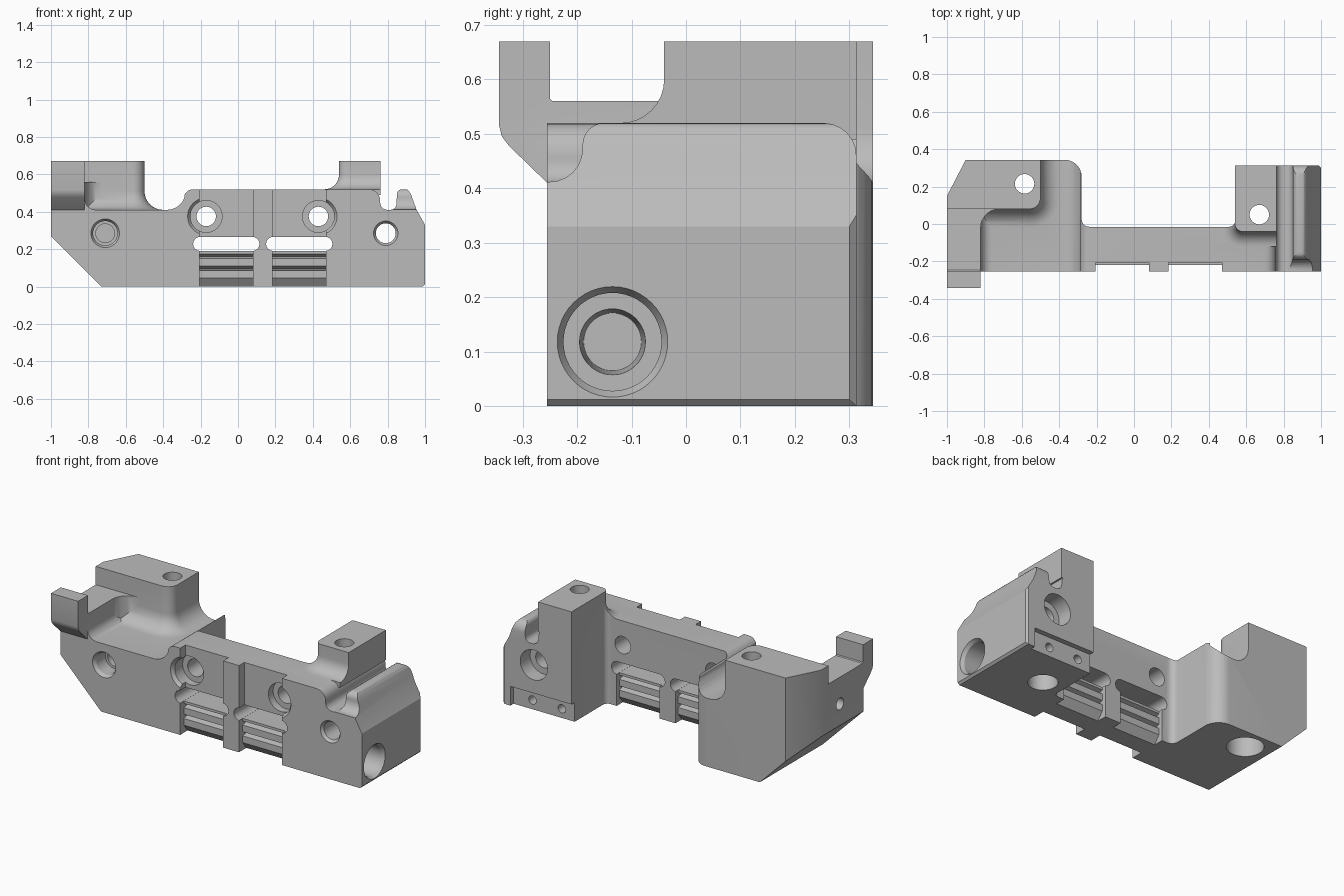
import bpy, bmesh, math

if "Cube" in bpy.data.objects:
    bpy.data.objects.remove(bpy.data.objects["Cube"], do_unlink=True)

grey = bpy.data.materials.new("machined_grey")
grey.use_nodes = True
colour = (0.5, 0.5, 0.5, 1)
grey.diffuse_color = colour
grey.node_tree.nodes["Principled BSDF"].inputs["Base Color"].default_value = colour


def place(axis, u, v, w):
    return {"x": (w, u, v), "y": (u, w, v), "z": (u, v, w)}[axis]


def loft(name, rings):
    """Closed solid through rings of equal point count."""
    bm = bmesh.new()
    loops = [[bm.verts.new(p) for p in ring] for ring in rings]
    bm.faces.new(loops[0])
    bm.faces.new(loops[-1])
    n = len(loops[0])
    for a, b in zip(loops, loops[1:]):
        for i in range(n):
            j = (i + 1) % n
            bm.faces.new((a[i], a[j], b[j], b[i]))
    bmesh.ops.recalc_face_normals(bm, faces=bm.faces)
    mesh = bpy.data.meshes.new(name)
    bm.to_mesh(mesh)
    bm.free()
    mesh.materials.append(grey)
    obj = bpy.data.objects.new(name, mesh)
    bpy.context.scene.collection.objects.link(obj)
    return obj


def prism(name, axis, pts, lo, hi):
    return loft(name, [[place(axis, u, v, w) for u, v in pts] for w in (lo, hi)])


def box(name, x0, x1, y0, y1, z0, z1):
    return prism(name, "z", [(x0, y0), (x1, y0), (x1, y1), (x0, y1)], z0, z1)


def arc(cx, cy, r, start, end, steps=8):
    angles = [math.radians(start + (end - start) * i / steps) for i in range(steps + 1)]
    return [(cx + r * math.cos(a), cy + r * math.sin(a)) for a in angles]


def bore(axis, u, v, r, lo, hi, r_end=None):
    sizes = ((r, lo), (r_end or r, hi))
    return loft("bore", [[place(axis, p, q, w) for p, q in arc(u, v, s, 0, 360, 48)[:-1]]
                         for s, w in sizes])


def combine(base, tool, operation):
    mod = base.modifiers.new("join", "BOOLEAN")
    mod.operation = operation
    mod.solver = "EXACT"
    mod.object = tool
    bpy.context.view_layer.objects.active = base
    bpy.ops.object.modifier_apply(modifier=mod.name)
    bpy.data.objects.remove(tool, do_unlink=True)


def flared_block(name, cx, cy, r, side, far_x, z0, z1, flare):
    """Upright block with one rounded front corner and a concave foot."""
    levels = [(flare, z0 - 0.03)]
    for i in range(9):
        t = math.pi / 2 * i / 8
        levels.append((flare * (1 - math.sin(t)), z0 + flare * (1 - math.cos(t))))
    levels.append((0, z1))
    rings = []
    for e, z in levels:
        corner = [(cx + side * (p - cx), q) for p, q in arc(cx, cy, r + e, 0, -90)]
        pts = [(cx + side * (r + e), 0.5)] + corner + [(far_x, cy - r - e), (far_x, 0.5)]
        rings.append([(x, y, z) for x, y in pts])
    return loft(name, rings)


FRONT, BACK, SHELF, BAR_TOP, TOP = -0.255, 0.313, 0.41, 0.52, 0.67

# Main body: front silhouette pushed through the depth
silhouette = [(-0.73, 0), (0.988, 0), (1, 0.012), (1, 0.33), (0.955, SHELF), (0.922, 0.5)]
silhouette += arc(0.895, 0.495, 0.025, 20, 90, 4) + arc(0.875, 0.495, 0.025, 90, 170, 4)
silhouette += arc(0.815, 0.442, 0.032, 0, -90, 5) + arc(0.8, 0.45, 0.04, 270, 180, 6)
silhouette += arc(0.7, 0.46, 0.06, 0, 90, 6)
silhouette += arc(-0.24, 0.47, 0.05, 90, 155, 5) + arc(-0.38, 0.51, 0.1, -20, -90, 6)
silhouette += [(-1, SHELF), (-1, 0.27)]
body = prism("bracket_body", "y", silhouette, FRONT, 0.36)

# Tall mounting blocks and the side wall between them
combine(body, flared_block("left_block", -0.56, 0.14, 0.06, 1, -1.1, SHELF, TOP, 0.1), "UNION")
combine(body, flared_block("right_block", 0.58, 0, 0.04, -1, 0.762, BAR_TOP, TOP, 0.08), "UNION")
inner_corner = [(-0.9, 0.12), (-0.9, -0.02)] + arc(-0.72, -0.02, 0.1, 180, 90) + [(-0.72, 0.12)]
combine(body, prism("wall_corner", "z", inner_corner, 0.39, 0.56), "UNION")
foot = [(-0.9, 0.39), (-0.9, 0.47)] + arc(-0.76, 0.47, 0.06, 180, 270) + [(-0.76, 0.39)]
combine(body, prism("wall_foot", "y", foot, FRONT, 0.1), "UNION")

# Trim everything to the C-shaped plan
plan = [(-1, FRONT), (1, FRONT), (1, 0.3), (0.988, BACK), (0.54, BACK)]
plan += arc(0.51, 0.015, 0.03, 0, -90, 5) + arc(-0.24, 0.025, 0.04, 270, 180, 5)
plan += arc(-0.37, 0.253, 0.09, 0, 90) + [(-0.9, 0.343), (-1, 0.15)]
combine(body, prism("plan", "z", plan, -0.1, TOP), "INTERSECT")

# Side wall with the front hook
hook = [(-0.343, TOP), (-0.25, TOP), (-0.25, 0.565), (-0.245, 0.56), (0.1, 0.56), (0.1, 0.35),
        (FRONT, 0.35), (FRONT, SHELF), (-0.325, 0.478), (-0.338, 0.495), (-0.343, 0.515)]
combine(body, prism("hook_wall", "x", hook, -1, -0.82), "UNION")

# Rounded ends of the ridge on the right
ridge_front = [(-0.4, 0.412), (FRONT, 0.412)] + arc(-0.25, 0.472, 0.06, -90, 0, 6)
ridge_front += arc(-0.15, 0.48, 0.04, 180, 90, 6) + [(-0.15, 0.6), (-0.4, 0.6)]
combine(body, prism("ridge_front", "x", ridge_front, 0.805, 1.1), "DIFFERENCE")
ridge_back = arc(0.253, 0.46, 0.06, 90, 0, 6) + [(0.4, 0.46), (0.4, 0.6), (0.253, 0.6)]
combine(body, prism("ridge_back", "x", ridge_back, 0.83, 1.1), "DIFFERENCE")

# Two recessed panels, each with a slot, an open window and a row of fins
fins = []
for x0, x1 in ((-0.205, 0.08), (0.185, 0.47)):
    combine(body, box("recess", x0, x1, -0.4, -0.205, -0.1, 0.6), "DIFFERENCE")
    combine(body, box("window", x0, x1, -0.4, 0.1, -0.1, 0.22), "DIFFERENCE")
    slot = arc(x0 + 0.003, 0.228, 0.038, 270, 90) + arc(x1 - 0.003, 0.228, 0.038, 90, -90)
    combine(body, prism("slot", "y", slot, -0.4, 0.1), "DIFFERENCE")
    half = [(0.055, 0), (0.09, 0.045), (0.09, 0.085), (0.05, 0.095), (0.09, 0.11),
            (0.09, 0.15), (0.05, 0.16), (0.09, 0.175), (0.09, 0.19)]
    outline = [(-0.13 - d, z) for d, z in half] + [(-0.13 + d, z) for d, z in reversed(half)]
    fins.append(prism("fin_row", "x", outline, x0 - 0.002, x1 + 0.002))

# Stepped bolt holes through the bar
for x in (-0.17, 0.43):
    combine(body, bore("y", x, 0.375, 0.1, -0.256, -0.235, 0.085), "DIFFERENCE")
    combine(body, bore("y", x, 0.375, 0.085, -0.24, -0.16), "DIFFERENCE")
    combine(body, bore("y", x, 0.375, 0.052, -0.3, 0.1), "DIFFERENCE")

# Other holes: axis, centre, start radius, start, end, end radius
holes = [
    ("y", -0.71, 0.285, 0.077, -0.256, -0.235, 0.065),
    ("y", -0.71, 0.285, 0.065, -0.24, -0.15, 0.065),
    ("y", -0.71, 0.285, 0.05, -0.16, -0.05, 0.05),
    ("y", 0.79, 0.285, 0.066, -0.256, -0.238, 0.053),
    ("y", 0.79, 0.285, 0.053, -0.3, 0.4, 0.053),
    ("y", 0.79, 0.285, 0.09, 0.22, 0.4, 0.09),
    ("z", -0.585, 0.215, 0.052, -0.1, 0.8, 0.052),
    ("z", -0.585, 0.215, 0.1, -0.1, 0.25, 0.1),
    ("z", 0.67, 0.05, 0.052, -0.1, 0.8, 0.052),
    ("z", 0.67, 0.05, 0.08, -0.1, 0.25, 0.08),
    ("x", -0.135, 0.118, 0.102, 1.001, 0.98, 0.09),
    ("x", -0.135, 0.118, 0.09, 1.0, 0.85, 0.09),
    ("x", -0.135, 0.118, 0.063, 0.9, 0.7, 0.053),
    ("x", -0.03, 0.4, 0.035, -1.1, -0.88, 0.035),
]
for axis, u, v, r, lo, hi, r_end in holes:
    combine(body, bore(axis, u, v, r, lo, hi, r_end), "DIFFERENCE")

# Low notch with two small holes on the back of the right block
combine(body, box("notch", 0.53, 0.945, 0.283, 0.4, -0.1, 0.115), "DIFFERENCE")
for x in (0.625, 0.82):
    combine(body, bore("y", x, 0.055, 0.025, 0.18, 0.4), "DIFFERENCE")

# Smooth the curves, keep the machined edges sharp
for obj in [body] + fins:
    bpy.ops.object.select_all(action="DESELECT")
    obj.select_set(True)
    bpy.context.view_layer.objects.active = obj
    bpy.ops.object.shade_smooth_by_angle(angle=math.radians(28))
